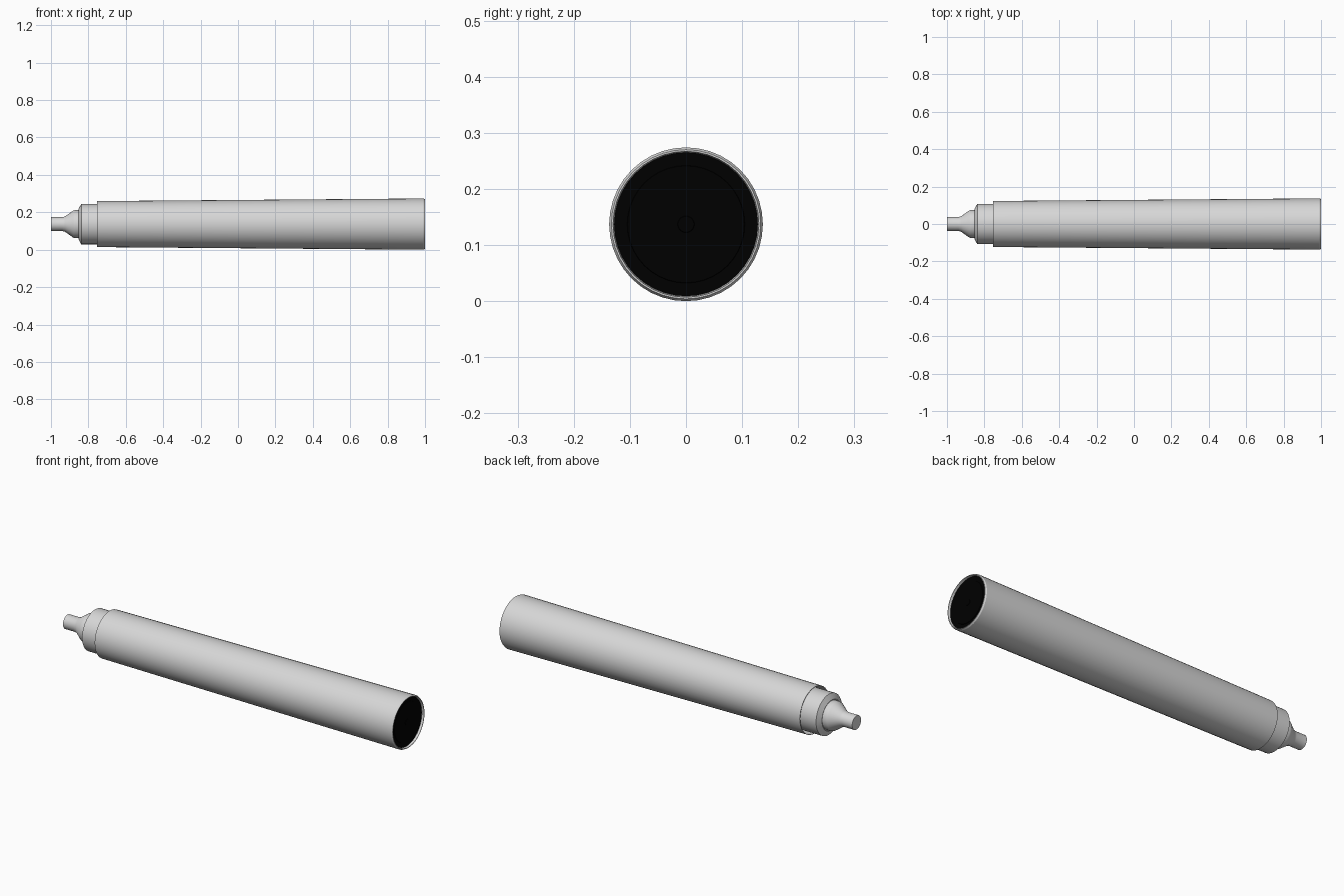
import bpy
import bmesh
import math
from mathutils import Matrix, Vector

cube = bpy.data.objects.get("Cube")
if cube:
    bpy.data.objects.remove(cube, do_unlink=True)

SIDES = 40
AXIS_Z = 0.137


def make_material(name, rgb):
    mat = bpy.data.materials.new(name)
    mat.use_nodes = True
    color = (*rgb, 1.0)
    mat.diffuse_color = color
    mat.node_tree.nodes["Principled BSDF"].inputs["Base Color"].default_value = color
    return mat


def lathe(name, profile, mat):
    """Spin (x, radius) points around the long axis; the first segment sets the outward side."""
    bm = bmesh.new()
    verts = [bm.verts.new((x, 0, r)) for x, r in profile]
    edges = [bm.edges.new(pair) for pair in zip(verts, verts[1:])]
    bmesh.ops.spin(bm, geom=verts + edges, cent=(0, 0, 0), axis=(1, 0, 0),
                   angle=math.tau, steps=SIDES, use_duplicate=False)
    bmesh.ops.remove_doubles(bm, verts=bm.verts, dist=0.0001)
    bmesh.ops.recalc_face_normals(bm, faces=bm.faces)

    # Turn the skin so it faces the left of the profile's direction of travel
    start, end = Vector(profile[0]), Vector(profile[1])
    mid = (start + end) / 2
    travel = end - start

    def distance(face):
        center = face.calc_center_median()
        return (Vector((center.x, center.yz.length)) - mid).length

    face = min(bm.faces, key=distance)
    center = face.calc_center_median()
    radial = Vector((0, center.y, center.z)).normalized()
    if face.normal.dot(Vector((-travel.y, 0, 0)) + radial * travel.x) < 0:
        bmesh.ops.reverse_faces(bm, faces=bm.faces)

    mesh = bpy.data.meshes.new(name)
    bm.transform(Matrix.Translation((0, 0, AXIS_Z)))
    bm.to_mesh(mesh)
    bm.free()
    mesh.materials.append(mat)
    obj = bpy.data.objects.new(name, mesh)
    bpy.context.collection.objects.link(obj)
    bpy.ops.object.select_all(action="DESELECT")
    obj.select_set(True)
    bpy.context.view_layer.objects.active = obj
    bpy.ops.object.shade_smooth_by_angle(angle=math.radians(25))


grey = make_material("light grey plastic", (0.68, 0.68, 0.68))
black = make_material("black end plug", (0, 0, 0))

# Nozzle with a flared foot
lathe("nozzle", [(-1, 0), (-1, 0.037), (-0.94, 0.037), (-0.925, 0.041),
                 (-0.88, 0.073), (-0.87, 0.075), (-0.85, 0.075)], grey)

# Collar with a chamfered front, running on inside the tube
lathe("collar", [(-0.85, 0.074), (-0.853, 0.08), (-0.838, 0.108),
                 (-0.65, 0.108)], grey)

# Slightly tapered thin tube, open around the collar, with a bevelled rim
lathe("tube", [(-0.65, 0.107), (-0.65, 0.122), (-0.754, 0.121),
               (-0.754, 0.123), (0.992, 0.137), (1, 0.133),
               (1, 0.13), (0.988, 0.128)], grey)

# Plug set just inside the rim, with a low raised disc and a centre pip
lathe("end_plug", [(0.987, 0.129), (0.987, 0.105), (0.99, 0.104),
                   (0.99, 0.015), (0.992, 0.014), (0.992, 0)], black)
